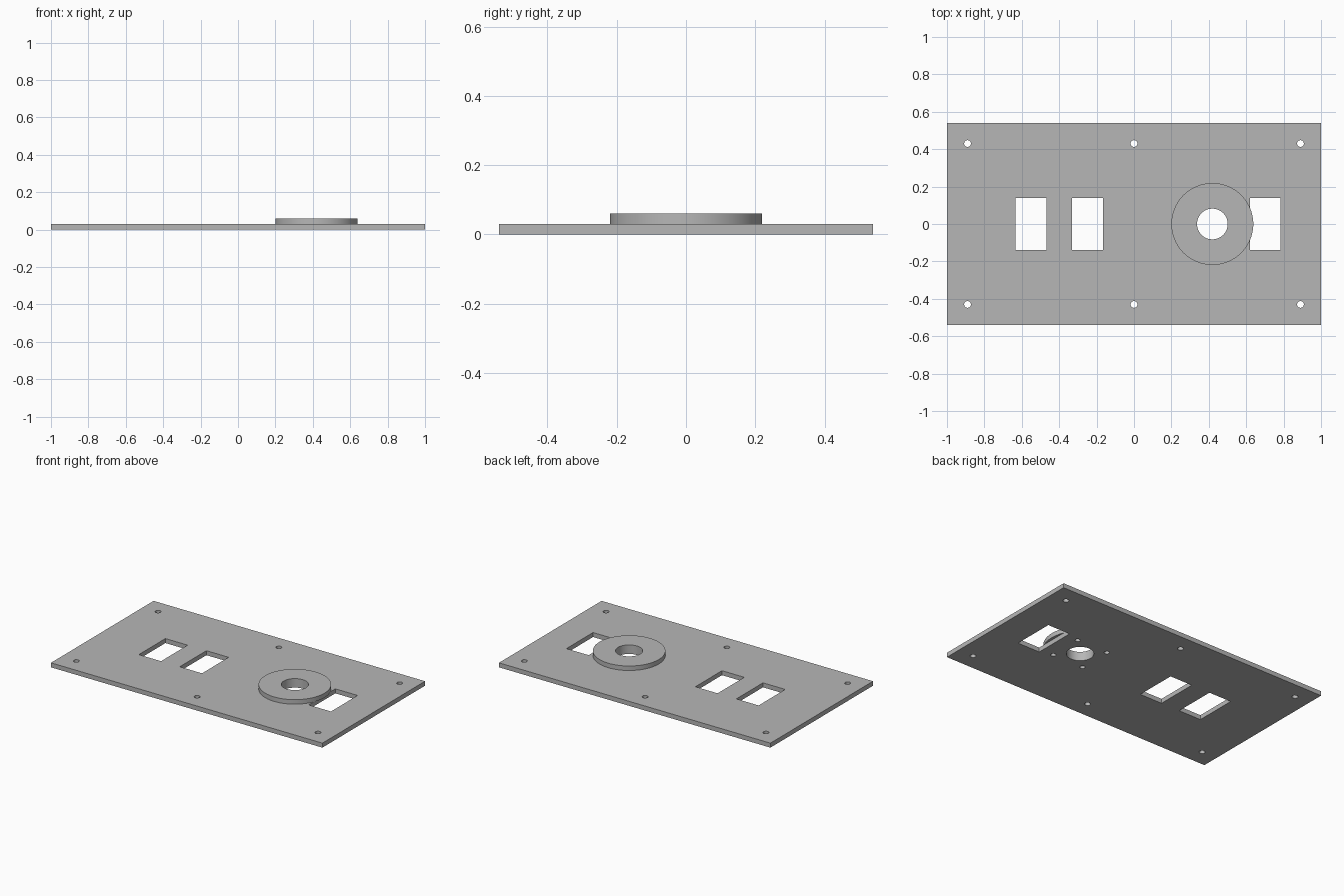
import bpy, bmesh, math
from mathutils import Matrix

cube = bpy.data.objects.get("Cube")
if cube:
    bpy.data.objects.remove(cube, do_unlink=True)

THICK = 0.03
HALF_DEPTH = 0.54
RING_X = 0.419

grey = bpy.data.materials.new("plain_grey")
grey.use_nodes = True
colour = (0.47, 0.47, 0.47, 1)
grey.diffuse_color = colour
bsdf = next(n for n in grey.node_tree.nodes if n.type == 'BSDF_PRINCIPLED')
bsdf.inputs["Base Color"].default_value = colour


def add_box(bm, x0, x1, half_y, z0, z1):
    place = Matrix.Translation(((x0 + x1) / 2, 0, (z0 + z1) / 2))
    size = Matrix.Diagonal((x1 - x0, 2 * half_y, z1 - z0, 1))
    bmesh.ops.create_cube(bm, size=1, matrix=place @ size)


def add_cylinder(bm, x, y, radius, z0, z1, sides):
    bmesh.ops.create_cone(bm, cap_ends=True, segments=sides, radius1=radius,
                          radius2=radius, depth=z1 - z0,
                          matrix=Matrix.Translation((x, y, (z0 + z1) / 2)))


def make_object(name, bm):
    mesh = bpy.data.meshes.new(name)
    bm.to_mesh(mesh)
    bm.free()
    mesh.materials.append(grey)
    obj = bpy.data.objects.new(name, mesh)
    bpy.context.collection.objects.link(obj)
    return obj


def cut(obj, cutter_bm):
    cutter = make_object("cutter", cutter_bm)
    cutter.hide_render = True
    mod = obj.modifiers.new("openings", 'BOOLEAN')
    mod.operation, mod.solver, mod.object = 'DIFFERENCE', 'EXACT', cutter
    bpy.ops.object.select_all(action='DESELECT')
    obj.select_set(True)
    bpy.context.view_layer.objects.active = obj
    bpy.ops.object.modifier_apply(modifier=mod.name)
    bpy.data.objects.remove(cutter, do_unlink=True)
    bpy.ops.object.shade_smooth_by_angle(angle=math.radians(30))


# Flat panel
bm = bmesh.new()
add_box(bm, -1, 1, HALF_DEPTH, 0, THICK)
panel = make_object("panel", bm)

# Panel openings: windows, bore, mounting holes, screw holes under the ring
bm = bmesh.new()
for x0, x1 in ((-0.633, -0.469), (-0.331, -0.167), (0.619, 0.783)):
    add_box(bm, x0, x1, 0.14, -0.1, 0.1)
add_cylinder(bm, RING_X, 0, 0.082, -0.1, 0.1, 64)
for side in (-1, 1):
    for x in (-0.89, 0, 0.89):
        add_cylinder(bm, x, side * 0.43, 0.018, -0.1, 0.1, 32)
    for dx in (-0.113, 0.113):
        add_cylinder(bm, RING_X + dx, side * 0.113, 0.016, -0.1, 0.1, 32)
cut(panel, bm)

# Raised ring with a central bore
bm = bmesh.new()
add_cylinder(bm, RING_X, 0, 0.219, THICK, 2 * THICK, 96)
ring = make_object("raised_ring", bm)
bm = bmesh.new()
add_cylinder(bm, RING_X, 0, 0.082, -0.1, 0.1, 64)
cut(ring, bm)
